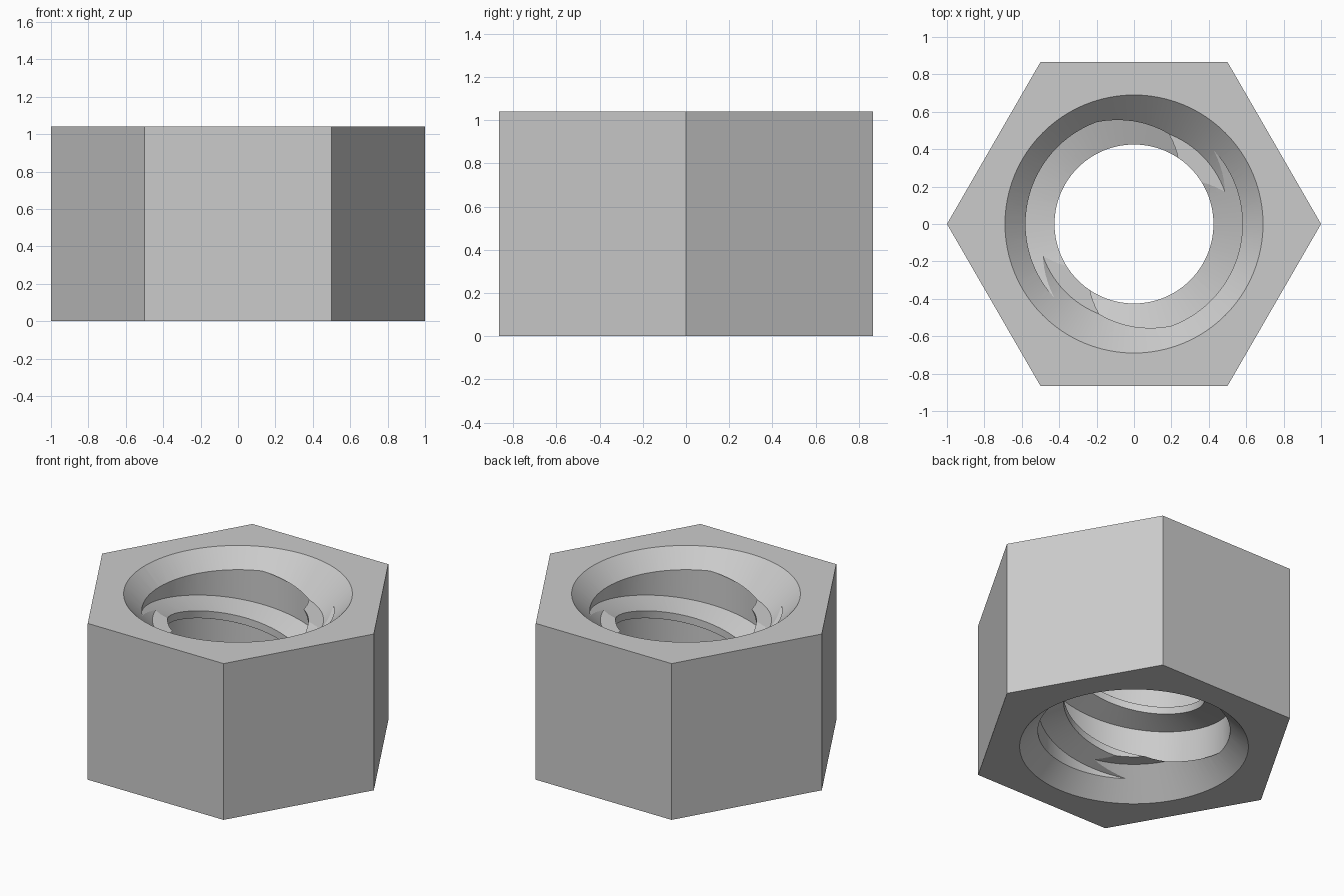
import bpy, bmesh, math

cube = bpy.data.objects.get("Cube")
if cube:
    bpy.data.objects.remove(cube, do_unlink=True)

HEIGHT = 1.04
MINOR, ROOT = 0.425, 0.58          # crest and root radii of the thread
RIM, CHAMFER = 0.69, 0.174         # chamfer mouth radius and depth
LEAD, SLOPE = 0.71, 0.27           # rise per turn, flank slope
HALF = 0.111                       # half width of the groove root
SEG = 96

steel = bpy.data.materials.new("light_grey")
steel.use_nodes = True
grey = (0.6, 0.6, 0.6, 1)
steel.diffuse_color = grey
steel.node_tree.nodes["Principled BSDF"].inputs["Base Color"].default_value = grey


def make_object(name, bm):
    bmesh.ops.recalc_face_normals(bm, faces=bm.faces)
    mesh = bpy.data.meshes.new(name)
    bm.to_mesh(mesh)
    bm.free()
    mesh.materials.append(steel)
    obj = bpy.data.objects.new(name, mesh)
    bpy.context.collection.objects.link(obj)
    return obj


def loft(name, rings):
    """Closed solid through a list of equal-length rings, capped at both ends."""
    bm = bmesh.new()
    rows = [[bm.verts.new(p) for p in ring] for ring in rings]
    n = len(rows[0])
    for a, b in zip(rows, rows[1:]):
        for i in range(n):
            j = (i + 1) % n
            bm.faces.new((a[i], a[j], b[j], b[i]))
    bm.faces.new(rows[0])
    bm.faces.new(rows[-1])
    return make_object(name, bm)


def circle(r, z, n):
    return [(r * math.cos(math.tau * i / n), r * math.sin(math.tau * i / n), z)
            for i in range(n)]


def groove(name, phase):
    """Trapezoid swept along a helix."""
    inner = MINOR - 0.03
    wide = HALF + SLOPE * (ROOT - inner)
    section = [(inner, -wide), (ROOT, -HALF), (ROOT, HALF), (inner, wide)]
    rings = []
    for i in range(-SEG * 2, SEG):
        angle = math.tau * i / SEG
        mid = 0.93 + LEAD * (angle + math.radians(13.5)) / math.tau
        if -0.45 < mid < HEIGHT + 0.45:
            c, s = math.cos(angle + phase), math.sin(angle + phase)
            rings.append([(r * c, r * s, mid + dz) for r, dz in section])
    return loft(name, rings)


# Hexagonal body
nut = loft("hex_nut", [circle(1, 0, 6), circle(1, HEIGHT, 6)])

# Bore with a stepped chamfer at each mouth
step = RIM - CHAMFER
half_profile = [(RIM + 0.1, -0.1), (step, CHAMFER), (MINOR, CHAMFER)]
profile = half_profile + [(r, HEIGHT - z) for r, z in reversed(half_profile)]
cutters = [loft("bore_cutter", [circle(r, z, SEG) for r, z in profile])]

# Two-start thread grooves
cutters += [groove("groove_cutter_a", 0), groove("groove_cutter_b", math.pi)]

for cutter in cutters:
    cutter.hide_render = True
    mod = nut.modifiers.new(cutter.name, 'BOOLEAN')
    mod.operation = 'DIFFERENCE'
    mod.solver = 'EXACT'
    mod.object = cutter

# Bake the cuts and drop the cutters
graph = bpy.context.evaluated_depsgraph_get()
nut_mesh = bpy.data.meshes.new_from_object(nut.evaluated_get(graph))
nut.modifiers.clear()
nut.data = nut_mesh
for cutter in cutters:
    bpy.data.objects.remove(cutter, do_unlink=True)

# Smooth the bore while keeping thread and hex edges crisp
bpy.ops.object.select_all(action='DESELECT')
nut.select_set(True)
bpy.context.view_layer.objects.active = nut
bpy.ops.object.shade_smooth_by_angle(angle=math.radians(12))
